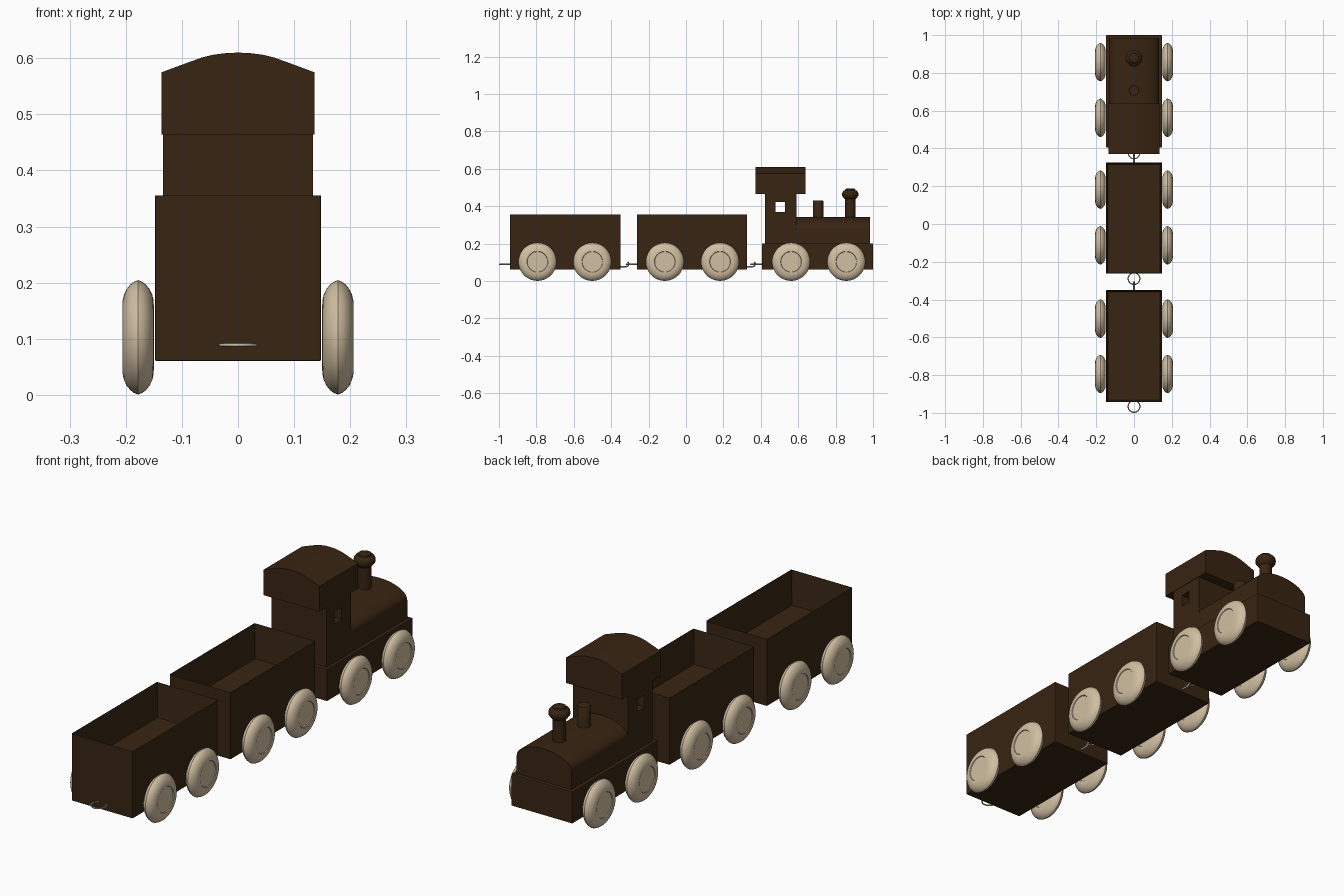
import bpy, bmesh, math
from mathutils import Matrix

if "Cube" in bpy.data.objects:
    bpy.data.objects.remove(bpy.data.objects["Cube"])

def mat(name, c):
    m = bpy.data.materials.new(name)
    m.diffuse_color = (*c, 1)
    m.use_nodes = True
    m.node_tree.nodes["Principled BSDF"].inputs["Base Color"].default_value = m.diffuse_color
    return m

BROWN = mat("dark_brown_wood", (0.040, 0.018, 0.006))
PALE = mat("pale_wood", (0.64, 0.52, 0.36))
METAL = mat("metal", (0.55, 0.50, 0.40))

def finish(name, bm, m, smooth=None):
    bmesh.ops.recalc_face_normals(bm, faces=bm.faces)
    me = bpy.data.meshes.new(name)
    bm.to_mesh(me)
    bm.free()
    me.materials.append(m)
    ob = bpy.data.objects.new(name, me)
    bpy.context.collection.objects.link(ob)
    if smooth:
        bpy.ops.object.select_all(action='DESELECT')
        ob.select_set(True)
        bpy.context.view_layer.objects.active = ob
        bpy.ops.object.shade_smooth_by_angle(angle=math.radians(smooth))
    return ob

def box(name, x, y0, y1, z0, z1, bevel=0.003, depth=0, wall=0.01):
    """Box of half width x; depth > 0 hollows it out from the top."""
    bm = bmesh.new()
    bmesh.ops.create_cube(bm, size=1)
    for v in bm.verts:
        v.co = (v.co.x * 2 * x, (y0 + y1) / 2 + v.co.y * (y1 - y0), (z0 + z1) / 2 + v.co.z * (z1 - z0))
    if bevel:
        bmesh.ops.bevel(bm, geom=[e for e in bm.edges if not depth or min(v.co.z for v in e.verts) < z1 - 1e-4],
                        offset=bevel, segments=2, affect='EDGES', profile=0.5)
    if depth:
        bm.normal_update()
        top = max((f for f in bm.faces if f.normal.z > 0.9), key=lambda f: f.calc_area())
        bmesh.ops.inset_region(bm, faces=[top], thickness=wall)
        for v in top.verts:
            v.co.z -= depth
    return finish(name, bm, BROWN)

def prism(name, pts, y0, y1):
    """Extrude an (x, z) outline along y."""
    bm = bmesh.new()
    f = bm.faces.new([bm.verts.new((x, y0, z)) for x, z in pts])
    r = bmesh.ops.extrude_face_region(bm, geom=[f])
    for v in r["geom"]:
        if isinstance(v, bmesh.types.BMVert):
            v.co.y = y1
    return finish(name, bm, BROWN, 30)

def lathe(name, prof, m, matrix, seg=48, smooth=40):
    """Spin an (r, h) profile about local z."""
    bm = bmesh.new()
    vs = [bm.verts.new((r, 0, h)) for r, h in prof]
    es = [bm.edges.new(p) for p in zip(vs, vs[1:])]
    bmesh.ops.spin(bm, geom=vs + es, axis=(0, 0, 1), cent=(0, 0, 0), angle=2 * math.pi, steps=seg)
    bmesh.ops.remove_doubles(bm, verts=bm.verts, dist=1e-5)
    bmesh.ops.transform(bm, matrix=matrix, verts=bm.verts)
    return finish(name, bm, m, smooth)

# wheels: rounded discs with a slightly sunk hub face
half = [(0, .025), (.054, .025), (.056, .028), (.066, .0275), (.076, .0252), (.086, .0205),
        (.094, .014), (.099, .0075)]
wheel_prof = half + [(.102, 0)] + [(r, -h) for r, h in reversed(half)]
for car, ys in (("rear_wagon", (-.794, -.501)), ("front_wagon", (-.113, .182)), ("engine", (.562, .857))):
    for i, y in enumerate(ys):
        for side, s in (("right", 1), ("left", -1)):
            lathe(f"{car}_wheel_{side}_{i + 1}", wheel_prof, PALE,
                  Matrix.Translation((s * .178, y, .1025)) @ Matrix.Rotation(math.pi / 2, 4, 'Y'))

# wagons: open boxes
box("rear_wagon_body", .148, -.942, -.350, .06, .355, depth=.15)
box("front_wagon_body", .148, -.263, .326, .06, .355, depth=.15)

# couplings: ring behind each vehicle, hook in front of each wagon
ring_prof = [(.031 + .003 * math.cos(a * math.pi / 4), .003 * math.sin(a * math.pi / 4)) for a in range(9)]
for car, y in (("rear_wagon", -.966), ("front_wagon", -.289), ("engine", .377)):
    lathe(car + "_coupling_ring", ring_prof, METAL, Matrix.Translation((0, y, .089)), smooth=60)
for car, y in (("rear_wagon", -.350), ("front_wagon", .326)):
    cu = bpy.data.curves.new(car + "_hook", 'CURVE')
    cu.dimensions = '3D'
    cu.bevel_depth = .004
    cu.bevel_resolution = 2
    cu.use_fill_caps = True
    sp = cu.splines.new('POLY')
    path = [(-.01, .077), (.032, .077), (.040, .080), (.044, .088), (.043, .095), (.039, .102)]
    sp.points.add(len(path) - 1)
    for p, (dy, z) in zip(sp.points, path):
        p.co = (0, y + dy, z, 1)
    cu.materials.append(METAL)
    bpy.context.collection.objects.link(bpy.data.objects.new(car + "_hook", cu))

# engine base and arched boiler
box("engine_base", .148, .406, 1.0, .06, .2)
arch = [(.133 * math.cos(math.pi * i / 24), .28 + .062 * math.sin(math.pi * i / 24)) for i in range(25)]
prism("boiler", [(-.133, .2), (.133, .2)] + arch, .592, .984)

# cab with a square window cut right through
cab = box("cab", .134, .422, .592, .2, .464, bevel=0)
cut = box("window_cutter", .3, .479, .528, .369, .422, bevel=0)
cut.hide_render = True
cut.hide_viewport = True
mod = cab.modifiers.new("window", 'BOOLEAN')
mod.operation = 'DIFFERENCE'
mod.solver = 'EXACT'
mod.object = cut

# curved cab roof
rise = [(.136, .575), (.09, .592), (.065, .601), (.045, .606), (.022, .609)]
prism("cab_roof", [(-.136, .464), (.136, .464)] + rise + [(0, .61)] + [(-x, z) for x, z in reversed(rise)],
      .371, .638)

# chimney with a flared cap, and steam dome
lathe("chimney", [(0, .32), (.027, .32), (.027, .437), (.036, .445), (.043, .455), (.044, .465), (.042, .474),
                  (.036, .482), (.028, .485), (.026, .491), (.02, .494), (0, .494)],
      BROWN, Matrix.Translation((0, .878, 0)), 32)
lathe("steam_dome", [(0, .32), (.028, .32), (.028, .427), (.026, .430), (0, .430)],
      BROWN, Matrix.Translation((0, .707, 0)), 32)
